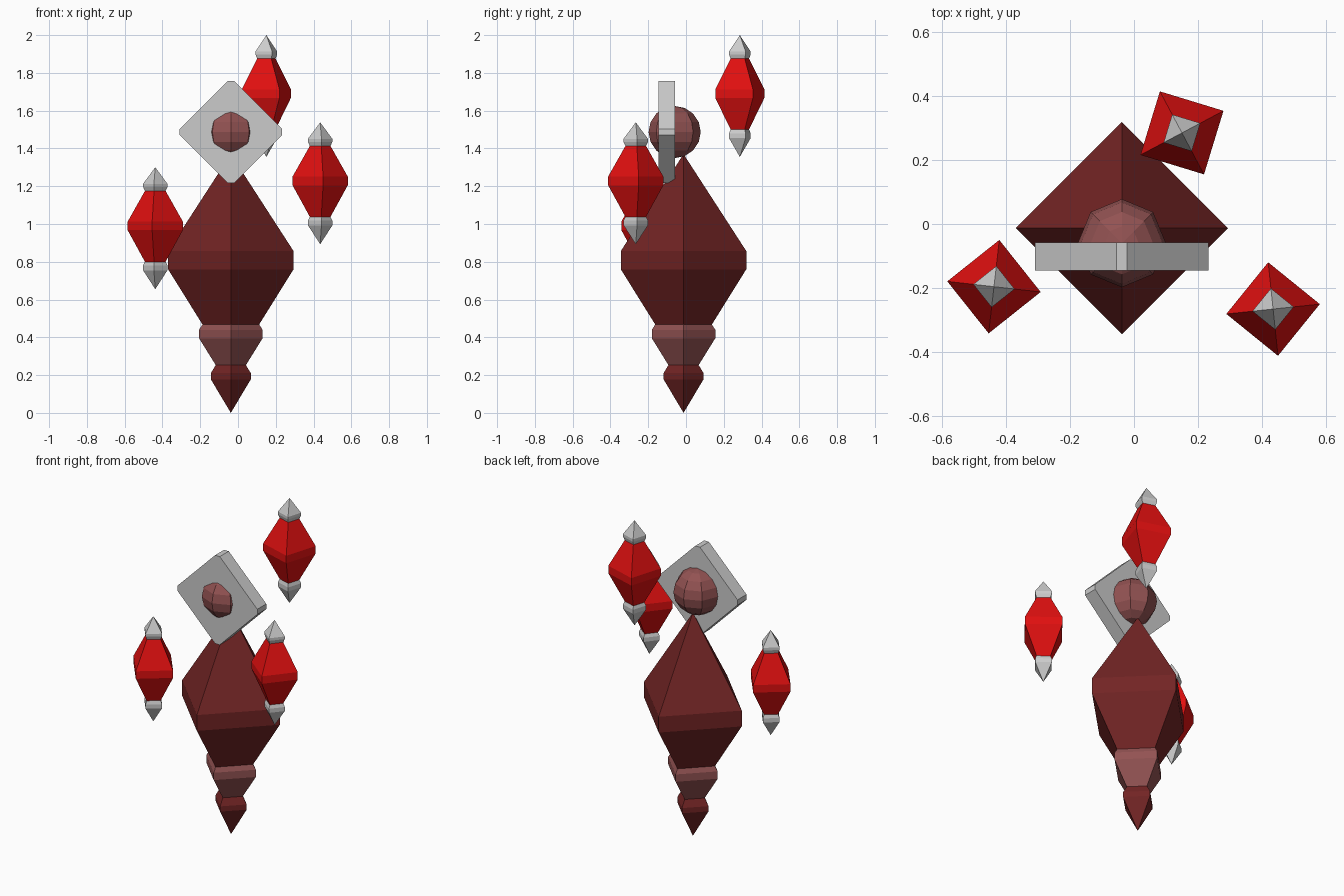
import bpy, bmesh
from math import cos, sin, pi, radians

if "Cube" in bpy.data.objects:
    bpy.data.objects.remove(bpy.data.objects["Cube"])


def material(name, rgb):
    m = bpy.data.materials.new(name)
    m.diffuse_color = (*rgb, 1)
    m.use_nodes = True
    m.node_tree.nodes["Principled BSDF"].inputs["Base Color"].default_value = m.diffuse_color
    return m


DARK = material("dark_red", (0.17, 0.018, 0.018))
DUSTY = material("dusty_red", (0.29, 0.085, 0.085))
BRIGHT = material("bright_red", (0.75, 0.005, 0.005))


def finish(name, bm, mat, loc):
    bmesh.ops.recalc_face_normals(bm, faces=bm.faces)
    me = bpy.data.meshes.new(name)
    bm.to_mesh(me)
    bm.free()
    ob = bpy.data.objects.new(name, me)
    ob.location = loc
    if mat:
        me.materials.append(mat)
    bpy.context.collection.objects.link(ob)
    return ob


def spindle(name, profile, loc, turn=0, mat=None):
    """Four-sided lathe from (radius, z) points; radius 0 makes a tip."""
    bm = bmesh.new()
    rings = []
    for r, z in profile:
        n = 4 if r else 1
        rings.append([bm.verts.new((r * cos(turn + i * pi / 2), r * sin(turn + i * pi / 2), z))
                      for i in range(n)])
    for a, b in zip(rings, rings[1:]):
        for i in range(4):
            j = (i + 1) % 4
            quad = [a[i % len(a)], a[j % len(a)], b[j % len(b)], b[i % len(b)]]
            bm.faces.new(list(dict.fromkeys(quad)))
    for ring in (rings[0], rings[-1]):
        if len(ring) == 4:
            bm.faces.new(ring)
    return finish(name, bm, mat, loc)


CX, CY = -0.038, -0.013

# Stacked main body
spindle("body_tip", [(0, 0), (0.106, 0.178), (0.106, 0.21), (0.08, 0.253)], (CX, CY, 0), 0, DARK)
spindle("body_collar", [(0.08, 0.253), (0.168, 0.395), (0.168, 0.44), (0.15, 0.468)], (CX, CY, 0), 0, DUSTY)
spindle("body_main", [(0.15, 0.468), (0.332, 0.76), (0.332, 0.857), (0, 1.37)], (CX, CY, 0), 0, DARK)

# Head plate: diamond with clipped corners
bm = bmesh.new()
R, C = 0.271, 0.016
outline = [(R, -C), (R, C), (C, R), (-C, R), (-R, C), (-R, -C), (-C, -R), (C, -R)]
face = bm.faces.new([bm.verts.new((x, -0.0435, z)) for x, z in outline])
ext = bmesh.ops.extrude_face_region(bm, geom=[face])
bmesh.ops.translate(bm, vec=(0, 0.087, 0),
                    verts=[v for v in ext["geom"] if isinstance(v, bmesh.types.BMVert)])
finish("head_plate", bm, None, (CX, -0.102, 1.487))

# Faceted eye ball through the plate
bm = bmesh.new()
bmesh.ops.create_uvsphere(bm, u_segments=8, v_segments=8, radius=0.138)
finish("eye_ball", bm, DUSTY, (CX, -0.06, 1.487))

# Three floating crystals with grey caps
for label, loc, deg in (("right", (0.435, -0.266, 1.218), 6),
                        ("left", (-0.438, -0.196, 0.98), -6.5),
                        ("back", (0.15, 0.285, 1.68), 28)):
    t = radians(deg)
    spindle(f"crystal_{label}", [(0.055, -0.18), (0.147, -0.013), (0.147, 0.033), (0.055, 0.195)],
            loc, t, BRIGHT)
    spindle(f"upper_cap_{label}", [(0.055, 0.195), (0.065, 0.217), (0.065, 0.233), (0, 0.32)], loc, t)
    spindle(f"lower_cap_{label}", [(0, -0.325), (0.065, -0.225), (0.065, -0.2), (0.055, -0.18)], loc, t)
